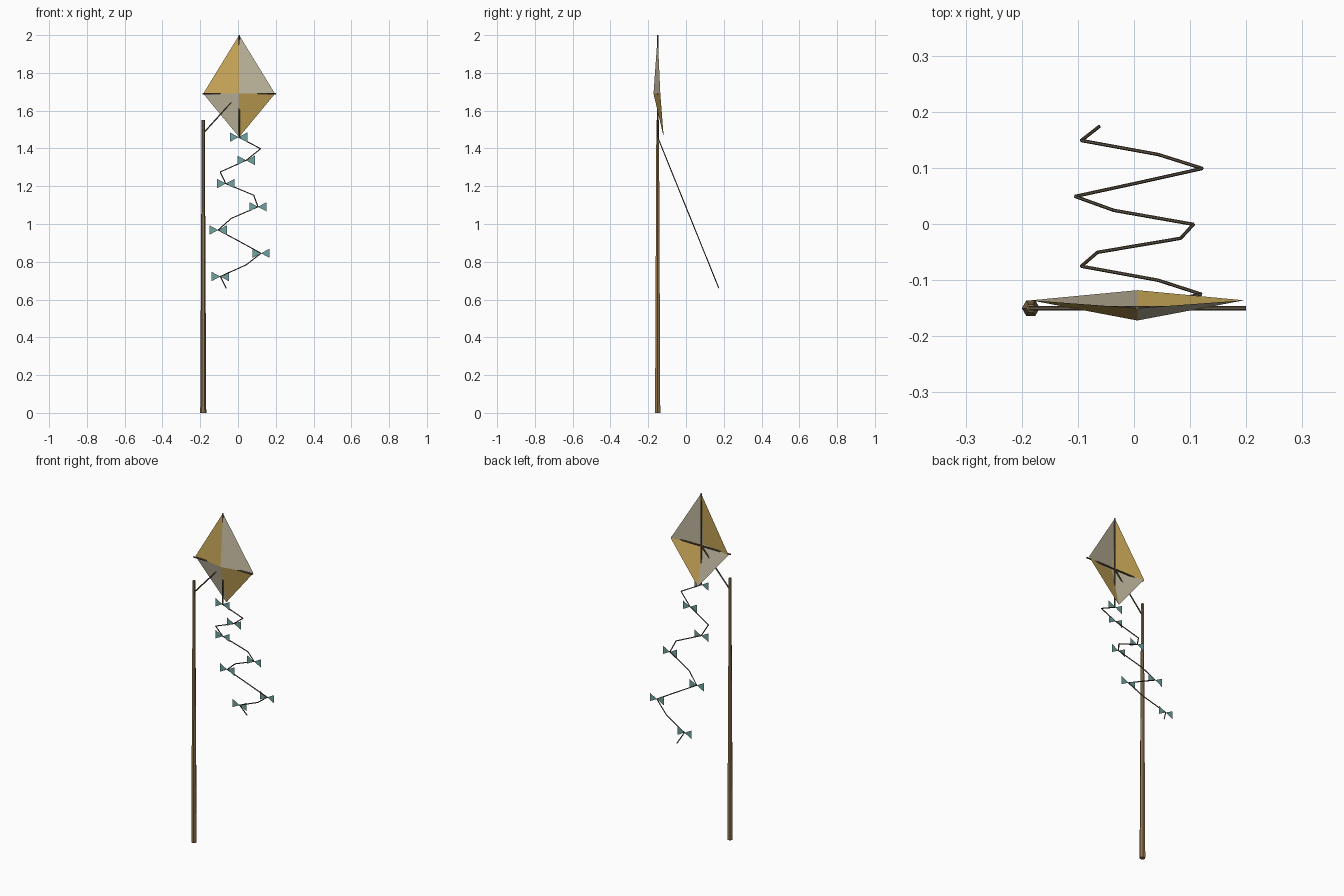
import bpy, bmesh, math
from mathutils import Vector, Matrix

if "Cube" in bpy.data.objects:
    bpy.data.objects.remove(bpy.data.objects["Cube"])


def material(name, rgb):
    m = bpy.data.materials.new(name)
    m.diffuse_color = (*rgb, 1)
    m.use_nodes = True
    m.node_tree.nodes["Principled BSDF"].inputs["Base Color"].default_value = m.diffuse_color
    return m


WOOD = material("wood", (0.28, 0.18, 0.08))
DARK = material("dark_wood", (0.12, 0.09, 0.06))
GOLD = material("gold_cloth", (0.60, 0.40, 0.10))
CREAM = material("cream_cloth", (0.56, 0.50, 0.36))
TEAL = material("teal_cloth", (0.16, 0.36, 0.35))


def finish(name, bm, *mats):
    mesh = bpy.data.meshes.new(name)
    bm.to_mesh(mesh)
    bm.free()
    for m in mats:
        mesh.materials.append(m)
    ob = bpy.data.objects.new(name, mesh)
    bpy.context.collection.objects.link(ob)
    return ob


def add_rod(bm, a, b, r1, r2):
    a, b = Vector(a), Vector(b)
    d = b - a
    mat = (Matrix.Translation((a + b) / 2) @ d.to_track_quat('Z', 'Y').to_matrix().to_4x4()
           @ Matrix.Rotation(math.pi / 2, 4, 'Z'))
    bmesh.ops.create_cone(bm, cap_ends=True, segments=6, radius1=r1, radius2=r2,
                          depth=d.length, matrix=mat)


def rod(name, a, b, r1, r2, mat):
    bm = bmesh.new()
    add_rod(bm, a, b, r1, r2)
    return finish(name, bm, mat)


CX, CY, CZ = 0.006, -0.15, 1.69

# Tapered pole and the frame holding the kite
rod("pole", (-0.184, CY, 0), (-0.184, CY, 1.55), 0.016, 0.008, WOOD)
rod("strut", (-0.184, CY, 1.48), (CX, CY, CZ), 0.004, 0.004, DARK)
rod("vertical_spar", (CX, CY, 1.46), (CX, CY, 2.0), 0.004, 0.004, DARK)
rod("cross_spar", (-0.188, CY, CZ), (0.2, CY, CZ), 0.004, 0.004, DARK)

# Sail: four flat panels around a centre pushed forward
bm = bmesh.new()
centre = bm.verts.new((CX, -0.172, CZ))
rim = [bm.verts.new(p) for p in ((CX, CY, 2.0), (-0.184, -0.136, CZ),
                                 (CX, -0.118, 1.46), (0.196, -0.136, CZ))]
for i in range(4):
    f = bm.faces.new((centre, rim[i], rim[(i + 1) % 4]))
    f.material_index = i % 2
finish("sail", bm, GOLD, CREAM)

# Zigzag tail drifting backwards
xs = (0.003, 0.12, 0.043, -0.094, -0.065, 0.083, 0.106,
      -0.036, -0.105, 0.01, 0.122, 0.043, -0.094, -0.062)
tail = [Vector((x, CY + 0.0249 * i, 1.46 - 0.0615 * i)) for i, x in enumerate(xs)]
bm = bmesh.new()
for a, b in zip(tail, tail[1:]):
    add_rod(bm, a, b, 0.003, 0.003)
finish("tail_string", bm, DARK)

# Flat bows on every second tail point
for n, p in enumerate(tail[::2]):
    bm = bmesh.new()
    for s in (-1, 1):
        pts = [(0, 0), (s * 0.046, -0.025), (s * 0.046, 0.025)]
        bm.faces.new([bm.verts.new(p + Vector((x, 0, z))) for x, z in pts[::s]])
    finish(f"tail_bow_{n + 1}", bm, TEAL)
